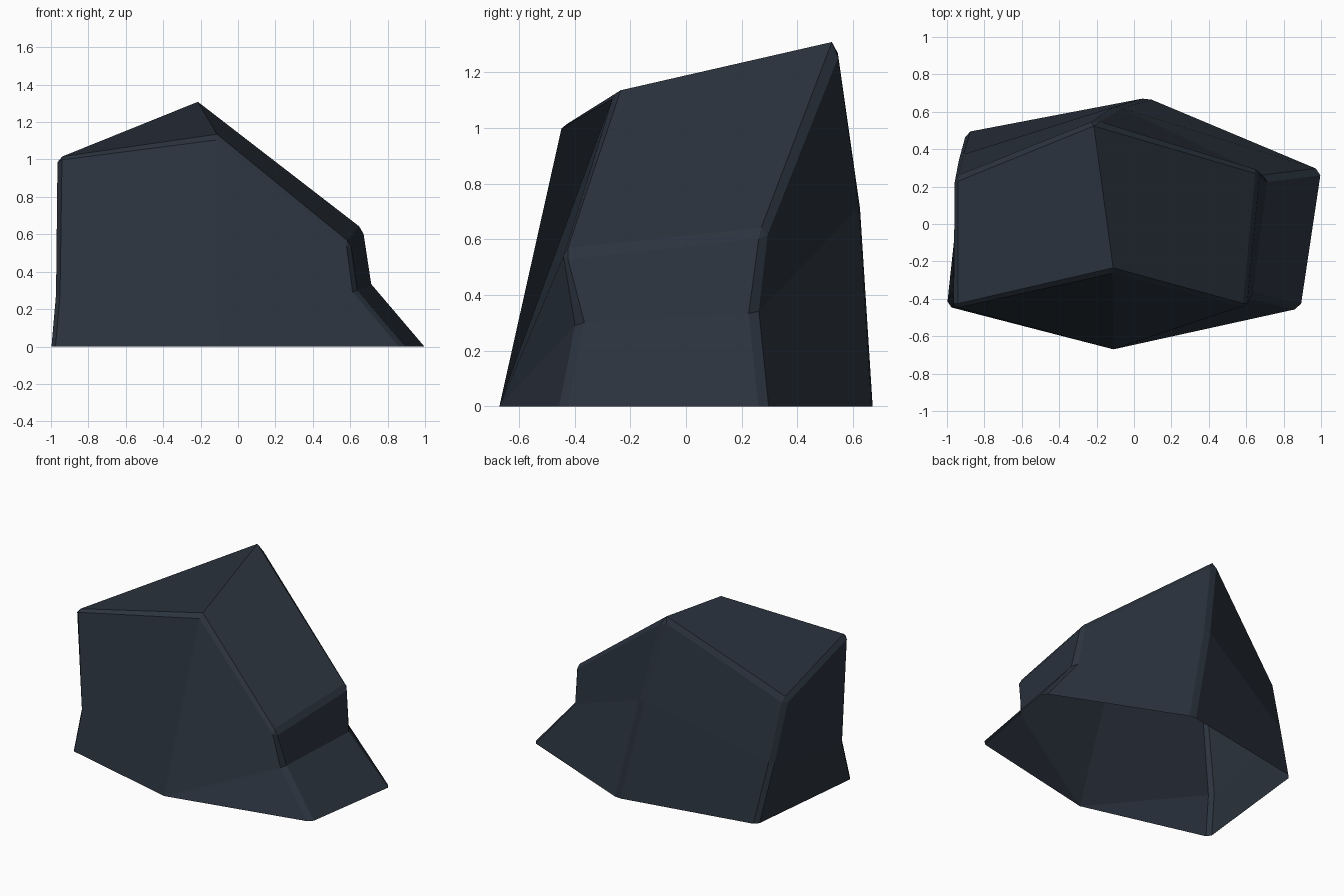
import bpy, bmesh

if "Cube" in bpy.data.objects:
    bpy.data.objects.remove(bpy.data.objects["Cube"])

# Corner points of the boulder: base (0), middle (1) and top (2) of each column
P = {
    "lf0": (-1.0, -.44, 0), "lf1": (-.975, -.385, .28), "lf2": (-.965, -.455, 1.02),
    "f0": (-.11, -.67, 0), "f2": (-.11, -.26, 1.13),
    "rf0": (.89, -.45, 0), "rf1": (.635, -.39, .30), "rf2": (.60, -.455, .55),
    "rb0": (1.0, .285, 0), "rb1": (.715, .25, .335), "rb2": (.67, .29, .63),
    "b0": (.07, .675, 0), "b1": (-.09, .63, .72), "b2": (-.215, .55, 1.308),
    "lb0": (-.90, .49, 0), "lb1": (-.935, .365, .40), "lb2": (-.96, .245, .80),
}
# Facets; the underside is left open
FACES = [
    "f0 lf1 lf0", "f0 f2 lf2 lf1",                      # front left
    "f0 rf0 rf1", "f0 rf1 rf2 f2",                      # front right
    "rf0 rb0 rb1 rf1", "rf1 rb1 rb2 rf2",               # right
    "rb0 b0 b1 rb1", "rb1 b1 b2 rb2",                   # back right
    "b0 lb0 lb1 b1", "b1 lb1 lb2 b2",                   # back left
    "lb0 lf0 lf1 lb1", "lb1 lf1 lf2 lb2",               # left
    "lf2 f2 b2 lb2", "f2 rf2 rb2 b2",                   # top slopes
]

bm = bmesh.new()
V = {k: bm.verts.new(p) for k, p in P.items()}
for f in FACES:
    bm.faces.new([V[k] for k in f.split()])
bmesh.ops.recalc_face_normals(bm, faces=bm.faces)

# Chamfer the top rim and the upright edges
chains = ["lf2 f2 rf2 rb2 b2 lb2 lf2"] + [f"{c}0 {c}1 {c}2" for c in ("lf", "rf", "rb", "b", "lb")]
edges = []
for ch in chains:
    ks = ch.split()
    edges += [bm.edges.get((V[a], V[b])) for a, b in zip(ks, ks[1:])]
bmesh.ops.bevel(bm, geom=edges, offset=.025, offset_type='OFFSET', segments=1,
                affect='EDGES', clamp_overlap=True)

me = bpy.data.meshes.new("boulder")
bm.to_mesh(me)
bm.free()
rock = bpy.data.objects.new("boulder", me)
bpy.context.collection.objects.link(rock)

slate = bpy.data.materials.new("dark slate")
slate.diffuse_color = (.024, .033, .048, 1)
slate.use_nodes = True
slate.node_tree.nodes["Principled BSDF"].inputs["Base Color"].default_value = slate.diffuse_color
me.materials.append(slate)
